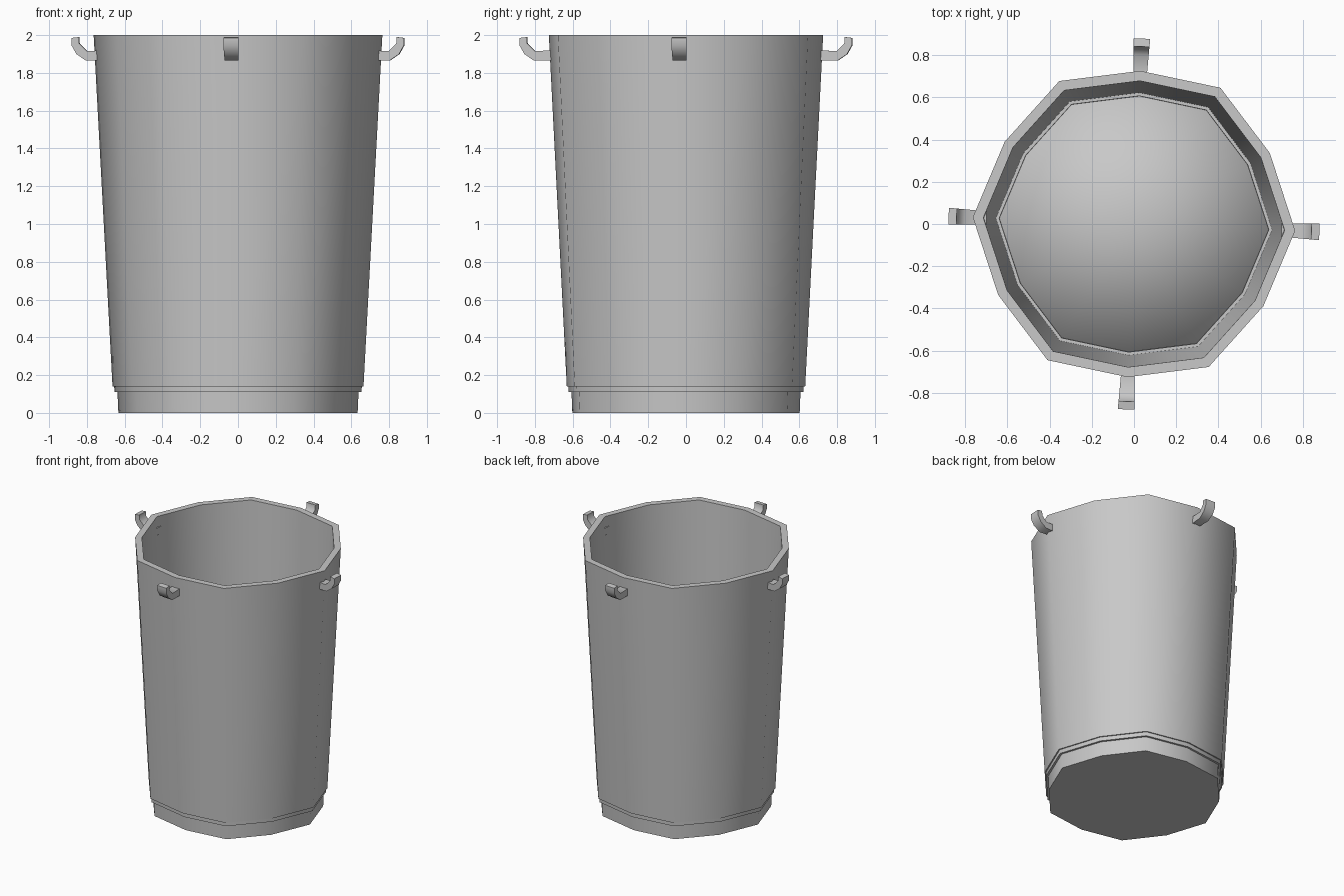
import bpy, bmesh
from math import radians, sin, cos

cube = bpy.data.objects.get("Cube")
if cube:
    bpy.data.objects.remove(cube, do_unlink=True)

SIDES = 12
TURN = radians(-2.4)
SHORT = 0.95   # every second corner sits slightly closer to the axis

grey = bpy.data.materials.new("plain_grey")
grey.use_nodes = True
colour = (0.58, 0.58, 0.58, 1)
grey.diffuse_color = colour
grey.node_tree.nodes["Principled BSDF"].inputs["Base Color"].default_value = colour


def finish(name, bm, sharp=None):
    bmesh.ops.recalc_face_normals(bm, faces=bm.faces)
    mesh = bpy.data.meshes.new(name)
    bm.to_mesh(mesh)
    bm.free()
    obj = bpy.data.objects.new(name, mesh)
    bpy.context.collection.objects.link(obj)
    mesh.materials.append(grey)
    bpy.ops.object.select_all(action="DESELECT")
    obj.select_set(True)
    bpy.context.view_layer.objects.active = obj
    if sharp:
        bpy.ops.object.shade_smooth_by_angle(angle=radians(sharp))
    else:
        bpy.ops.object.shade_smooth()
    return obj


def lathe(name, profile, sharp=None):
    """Turn a (radius, z) profile into a capped twelve-sided body."""
    bm = bmesh.new()
    rings = []
    for r, z in profile:
        ring = []
        for i in range(SIDES):
            a = TURN + radians(360 / SIDES) * i
            rr = r * (SHORT if i % 2 else 1)
            ring.append(bm.verts.new((rr * cos(a), rr * sin(a), z)))
        rings.append(ring)
    for low, high in zip(rings, rings[1:]):
        for i in range(SIDES):
            j = (i + 1) % SIDES
            bm.faces.new((low[i], low[j], high[j], high[i]))
    # Fan caps at both ends
    for ring, (r, z) in ((rings[0], profile[0]), (rings[-1], profile[-1])):
        hub = bm.verts.new((0, 0, z))
        for i in range(SIDES):
            bm.faces.new((ring[i], ring[(i + 1) % SIDES], hub))
    return finish(name, bm, sharp)


# Bucket: recessed foot, tapered wall, flat rim and hollow inside
lathe("bucket_body", [(0.634, 0), (0.64, 0.14), (0.665, 0.14), (0.765, 2),
                      (0.715, 2), (0.655, 0.11)], 50)

# Softly shaded floor disc inside the bucket
lathe("inner_floor", [(0.653, 0.112), (0.653, 0.122)])

# Four upturned hooks around the rim
HOOK = [(0.70, 1.865), (0.805, 1.865), (0.855, 1.90), (0.88, 1.945), (0.88, 1.985),
        (0.842, 1.99), (0.84, 1.955), (0.80, 1.915), (0.70, 1.92)]
for k, place in enumerate(("left", "back", "right", "front")):
    a = TURN + radians(90) * k
    bm = bmesh.new()
    sides = []
    for s in (-1, 1):
        loop = []
        for x, z in HOOK:
            y = s * (0.031 + 0.05 * (x - 0.7))
            loop.append(bm.verts.new((x * cos(a) - y * sin(a),
                                      x * sin(a) + y * cos(a), z)))
        bm.faces.new(loop)
        sides.append(loop)
    for i in range(len(HOOK)):
        j = (i + 1) % len(HOOK)
        bm.faces.new((sides[0][i], sides[0][j], sides[1][j], sides[1][i]))
    finish(place + "_hook", bm, 50)
